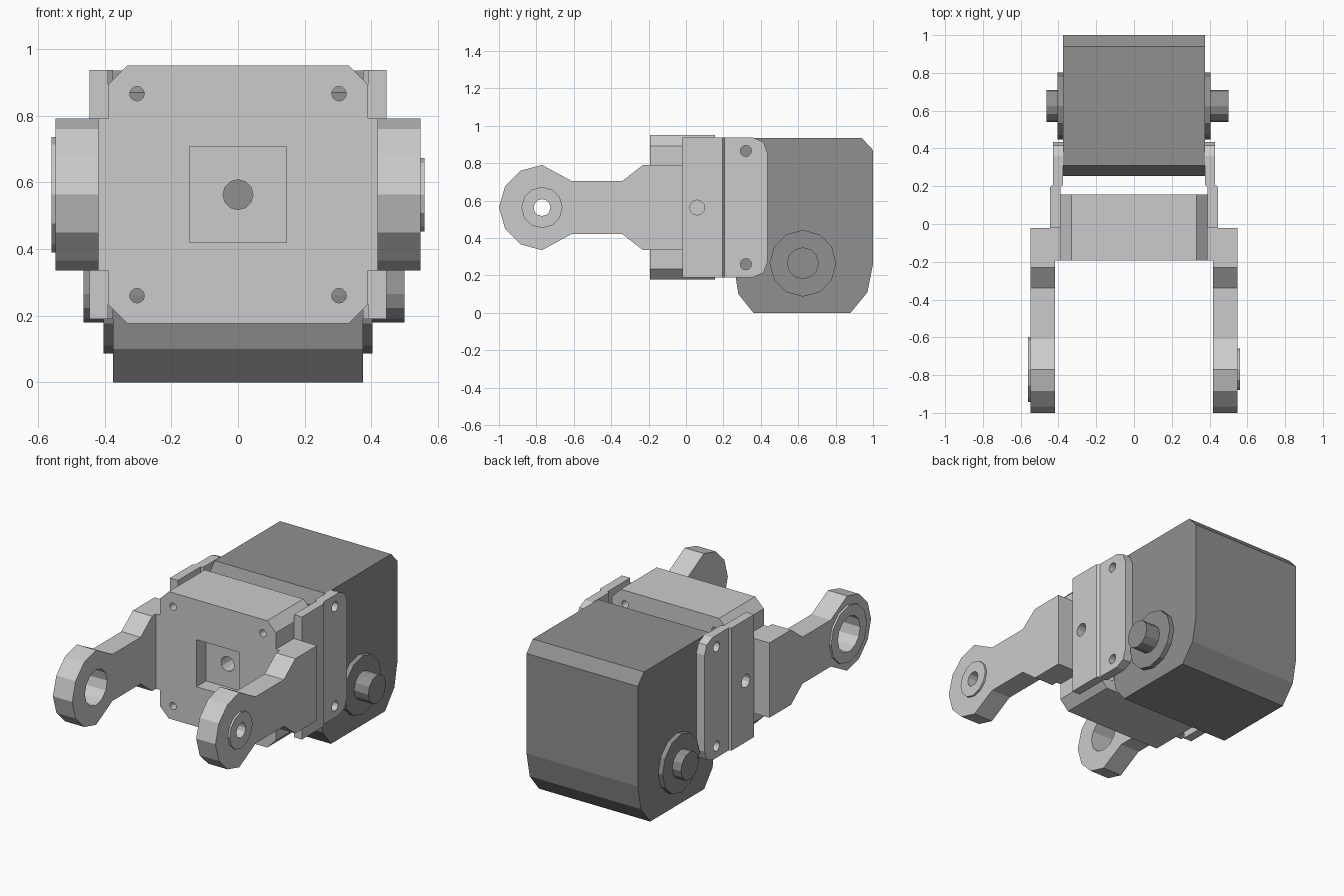
import bpy, bmesh, math

if "Cube" in bpy.data.objects:
    bpy.data.objects.remove(bpy.data.objects["Cube"])

dark = bpy.data.materials.new("dark_grey")
dark.diffuse_color = (0.28, 0.28, 0.28, 1)
dark.use_nodes = True
dark.node_tree.nodes["Principled BSDF"].inputs["Base Color"].default_value = dark.diffuse_color


def prism(name, pts, axis, a, b, mat=None):
    """Extrude a closed profile along axis from a to b. Profile is (y,z) for x, (x,z) for y, (x,y) for z."""
    def place(p, t):
        return {'x': (t, p[0], p[1]), 'y': (p[0], t, p[1]), 'z': (p[0], p[1], t)}[axis]
    bm = bmesh.new()
    lo = [bm.verts.new(place(p, a)) for p in pts]
    hi = [bm.verts.new(place(p, b)) for p in pts]
    bm.faces.new(lo)
    bm.faces.new(hi)
    n = len(pts)
    for i in range(n):
        j = (i + 1) % n
        bm.faces.new((lo[i], lo[j], hi[j], hi[i]))
    bmesh.ops.recalc_face_normals(bm, faces=bm.faces)
    me = bpy.data.meshes.new(name)
    bm.to_mesh(me)
    bm.free()
    ob = bpy.data.objects.new(name, me)
    bpy.context.collection.objects.link(ob)
    if mat:
        me.materials.append(mat)
    return ob


def ring(c, r, n=12):
    return [(c[0] + r * math.cos(2 * math.pi * i / n),
             c[1] + r * math.sin(2 * math.pi * i / n)) for i in range(n)]


def rect(x0, x1, z0, z1):
    return [(x0, z0), (x1, z0), (x1, z1), (x0, z1)]


def cut(ob, pts, axis, a, b):
    """Subtract a prism and apply the result."""
    cutter = prism("cutter", pts, axis, a, b)
    cutter.hide_render = True
    mod = ob.modifiers.new("cut", 'BOOLEAN')
    mod.operation, mod.solver, mod.object = 'DIFFERENCE', 'EXACT', cutter
    dg = bpy.context.evaluated_depsgraph_get()
    me = bpy.data.meshes.new_from_object(ob.evaluated_get(dg))
    ob.modifiers.clear()
    ob.data = me
    bpy.data.objects.remove(cutter)


MID = 0.563           # height of the arm and block centre
PIVOT = (-0.77, MID)  # arm eye (y, z)
AXLE = (0.625, 0.265)  # motor output (y, z)

# Dark motor housing with discs and shafts
prism("motor_housing", [(0.31, 0.935), (0.94, 0.935), (1.0, 0.87), (1.0, 0.26), (0.97, 0.11),
                        (0.88, 0), (0.36, 0), (0.28, 0.1), (0.255, 0.26), (0.255, 0.87)],
      'x', -0.375, 0.375, dark)
for side, s, end in (("left", -1, 0.463), ("right", 1, 0.5)):
    prism(side + "_axle_disc", ring(AXLE, 0.178), 'x', s * 0.37, s * 0.404, dark)
    prism(side + "_axle_shaft", ring(AXLE, 0.085), 'x', s * 0.38, s * end, dark)

# Front block with chamfered corners, square pocket and screw holes
z0, z1, w, c = 0.177, 0.95, 0.39, 0.058
block = prism("front_block", [(-w + c, z0), (w - c, z0), (w, z0 + c), (w, z1 - c),
                              (w - c, z1), (-w + c, z1), (-w, z1 - c), (-w, z0 + c)],
              'y', -0.193, 0.155)
cut(block, rect(-0.145, 0.145, 0.42, 0.707), 'y', -0.3, -0.1)
cut(block, ring((0, MID), 0.045), 'y', -0.3, 0.3)
for x in (-0.303, 0.303):
    for z in (0.26, 0.866):
        cut(block, ring((x, z), 0.022), 'y', -0.3, 0.3)

# Arm outline: wide root, narrow neck, 12-sided eye
upper = [(-0.02, 0.228), (-0.23, 0.228), (-0.34, 0.142), (-0.612, 0.142),
         (-0.77, 0.228), (-0.884, 0.197), (-0.967, 0.114)]
arm_outline = ([(y, MID + h) for y, h in upper] + [(-1.0, MID)]
               + [(y, MID - h) for y, h in reversed(upper)])

for side, s, boss_r, hole_r in (("left", -1, 0.173, 0.108), ("right", 1, 0.11, 0.045)):
    # Side plate: stepped sheet, front strip then rear tab with clipped corners
    strip = prism(side + "_plate_front",
                  [(s * 0.39, -0.02), (s * 0.445, -0.02), (s * 0.445, 0.195),
                   (s * 0.43, 0.207), (s * 0.375, 0.207), (s * 0.39, 0.195)],
                  'z', 0.19, 0.937)
    cut(strip, ring((0.06, MID), 0.04), 'x', s * 0.38, s * 0.6)
    tab = prism(side + "_plate_rear",
                [(0.207, 0.19), (0.36, 0.19), (0.415, 0.215), (0.435, 0.27),
                 (0.435, 0.857), (0.415, 0.912), (0.36, 0.937), (0.207, 0.937)],
                'x', s * 0.375, s * 0.43)
    for z in (0.26, 0.866):
        cut(tab, ring((0.32, z), 0.03), 'x', s * 0.3, s * 0.6)

    # Arm, its root against the block, and the raised boss around the eye
    arm = prism(side + "_arm", arm_outline, 'x', s * 0.418, s * 0.548)
    boss = prism(side + "_arm_boss", ring(PIVOT, boss_r), 'x', s * 0.54, s * 0.56)
    for part in (arm, boss):
        cut(part, ring(PIVOT, hole_r), 'x', s * 0.3, s * 0.7)
    prism(side + "_arm_root", rect(-0.193, -0.02, MID - 0.228, MID + 0.228),
          'x', s * 0.385, s * 0.42)
